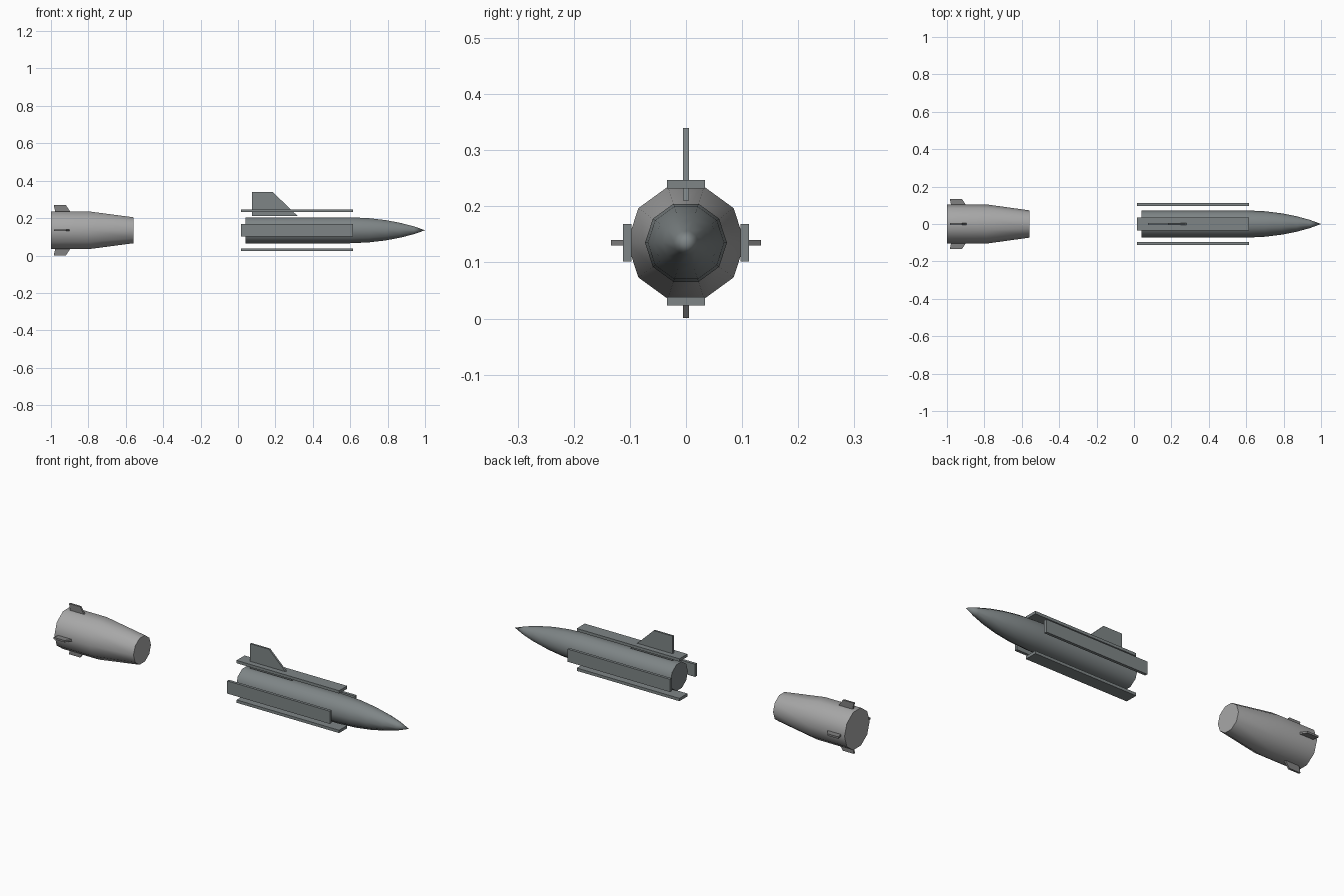
import bpy, bmesh, math
from mathutils import Matrix

if "Cube" in bpy.data.objects:
    bpy.data.objects.remove(bpy.data.objects["Cube"])

AXIS_Z = 0.135
SIDES = 10


def material(name, colour):
    mat = bpy.data.materials.new(name)
    mat.use_nodes = True
    mat.diffuse_color = (*colour, 1)
    mat.node_tree.nodes["Principled BSDF"].inputs["Base Color"].default_value = (*colour, 1)
    return mat


light_grey = material("light grey", (0.39, 0.39, 0.39))
steel_grey = material("steel grey", (0.21, 0.235, 0.24))
fin_grey = material("fin grey", (0.22, 0.22, 0.22))


def finish(bm, name, mat):
    """Turn a bmesh built around the x axis into an object on the rocket axis."""
    bmesh.ops.recalc_face_normals(bm, faces=bm.faces)
    bmesh.ops.translate(bm, verts=bm.verts, vec=(0, 0, AXIS_Z))
    mesh = bpy.data.meshes.new(name)
    bm.to_mesh(mesh)
    bm.free()
    mesh.materials.append(mat)
    obj = bpy.data.objects.new(name, mesh)
    bpy.context.collection.objects.link(obj)
    bpy.ops.object.select_all(action="DESELECT")
    obj.select_set(True)
    bpy.context.view_layer.objects.active = obj
    bpy.ops.object.shade_smooth_by_angle(angle=math.radians(40))


def lathe(name, profile, mat):
    """Ten-sided turned body from (x, radius) pairs; radius 0 makes a tip."""
    bm = bmesh.new()
    rings = []
    for x, r in profile:
        if r == 0:
            rings.append([bm.verts.new((x, 0, 0))] * SIDES)
        else:
            angles = [math.tau * i / SIDES for i in range(SIDES)]
            rings.append([bm.verts.new((x, r * math.cos(a), r * math.sin(a))) for a in angles])
    for a, b in zip(rings, rings[1:]):
        for i in range(SIDES):
            j = (i + 1) % SIDES
            corners = [a[i], a[j], b[j], b[i]]
            bm.faces.new(list(dict.fromkeys(corners)))
    for ring in (rings[0], rings[-1]):
        if len(set(ring)) > 1:
            bm.faces.new(ring)
    finish(bm, name, mat)


def panel(name, outline, thickness, mat, turn=0):
    """Plate cut from an (x, height above axis) outline, turned about the axis."""
    bm = bmesh.new()
    face = bm.faces.new([bm.verts.new((x, -thickness / 2, h)) for x, h in outline])
    ext = bmesh.ops.extrude_face_region(bm, geom=[face])
    moved = [v for v in ext["geom"] if isinstance(v, bmesh.types.BMVert)]
    bmesh.ops.translate(bm, verts=moved, vec=(0, thickness, 0))
    bmesh.ops.rotate(bm, verts=bm.verts, matrix=Matrix.Rotation(turn, 3, "X"))
    finish(bm, name, mat)


# Turned bodies
lathe("booster_body", [(-1, 0.105), (-0.79, 0.105), (-0.56, 0.073)], light_grey)
lathe("missile_body", [(0.04, 0.073), (0.6, 0.073), (0.7, 0.068), (0.79, 0.057),
                       (0.87, 0.041), (0.94, 0.022), (1, 0)], steel_grey)

# Four long strakes and four booster fins around the axis
strake = [(0.015, 0.097), (0.615, 0.097), (0.615, 0.112), (0.015, 0.112)]
small_fin = [(-0.975, 0.09), (-0.89, 0.09), (-0.92, 0.134), (-0.985, 0.134)]
for i, side in enumerate(("top", "right", "bottom", "left")):
    turn = i * math.pi / 2
    panel("strake_" + side, strake, 0.067, steel_grey, turn)
    panel("booster_fin_" + side, small_fin, 0.01, fin_grey, turn)

# Tall tail fin through the top strake
panel("tail_fin", [(0.075, 0.075), (0.32, 0.075), (0.185, 0.205), (0.075, 0.205)],
      0.01, steel_grey)
